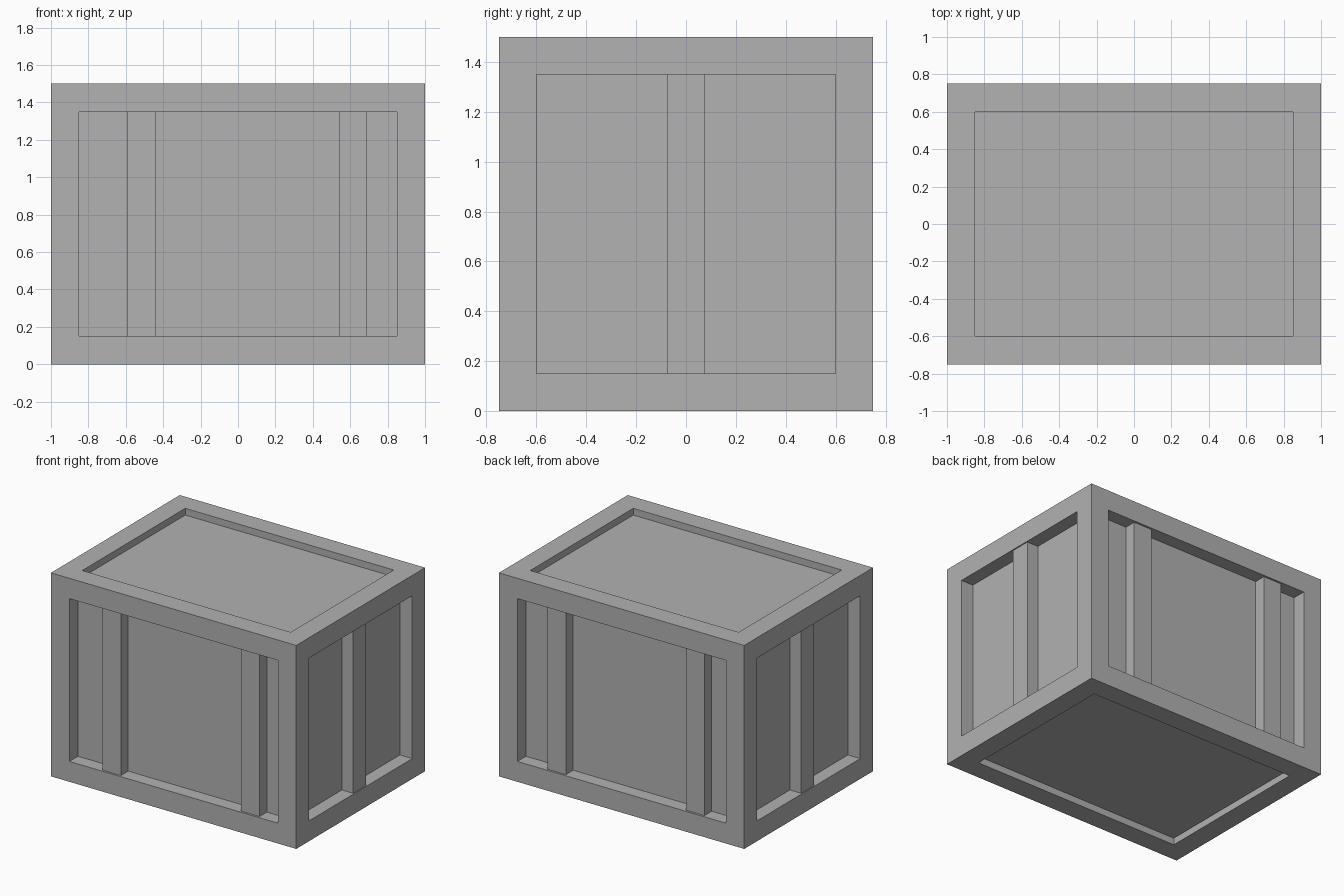
import bpy
import bmesh
from mathutils import Vector

cube = bpy.data.objects.get("Cube")
if cube:
    bpy.data.objects.remove(cube, do_unlink=True)

SIZE = Vector((2.0, 1.5, 1.5))
BORDER = 0.15
SIDE_DEPTH, LID_DEPTH = 0.10, 0.05

# Single flat grey
grey = bpy.data.materials.new("plain_grey")
grey.use_nodes = True
colour = (0.445, 0.445, 0.445, 1)
grey.diffuse_color = colour
grey.node_tree.nodes["Principled BSDF"].inputs["Base Color"].default_value = colour


def finish(name, bm):
    mesh = bpy.data.meshes.new(name)
    bm.to_mesh(mesh)
    bm.free()
    mesh.materials.append(grey)
    obj = bpy.data.objects.new(name, mesh)
    bpy.context.collection.objects.link(obj)
    return obj


def box(name, low, high):
    low, high = Vector(low), Vector(high)
    bm = bmesh.new()
    bmesh.ops.create_cube(bm, size=1)
    bmesh.ops.scale(bm, vec=high - low, verts=bm.verts)
    bmesh.ops.translate(bm, vec=(low + high) / 2, verts=bm.verts)
    return finish(name, bm)


# Crate body: every face gets a border and a sunken panel
bm = bmesh.new()
bmesh.ops.create_cube(bm, size=1)
bmesh.ops.scale(bm, vec=SIZE, verts=bm.verts)
bmesh.ops.translate(bm, vec=(0, 0, SIZE.z / 2), verts=bm.verts)
panels = list(bm.faces)
bmesh.ops.inset_individual(bm, faces=panels, thickness=BORDER, use_even_offset=True)
panels = bmesh.ops.extrude_discrete_faces(bm, faces=panels)["faces"]
for face in panels:
    face.normal_update()
    depth = LID_DEPTH if abs(face.normal.z) > 0.5 else SIDE_DEPTH
    bmesh.ops.translate(bm, vec=face.normal * -depth, verts=face.verts)
bmesh.ops.recalc_face_normals(bm, faces=bm.faces)
finish("crate_body", bm)

# Upright battens on the long faces, just behind the frame
HALF = 0.075
BOTTOM, TOP = BORDER, SIZE.z - BORDER
for name, side, centres in (("front", -1, (-0.515, 0.615)),
                            ("back", 1, (-0.59, 0.54))):
    for label, x in zip(("right", "left"), centres):
        ys = sorted((side * (SIZE.y / 2 - SIDE_DEPTH), side * (SIZE.y / 2 - 0.015)))
        box(f"{name}_{label}_batten", (x - HALF, ys[0], BOTTOM), (x + HALF, ys[1], TOP))

# One centred batten on each short face
for name, side in (("right", -1), ("left", 1)):
    xs = sorted((side * (SIZE.x / 2 - SIDE_DEPTH), side * (SIZE.x / 2 - 0.008)))
    box(f"{name}_side_batten", (xs[0], -HALF, BOTTOM), (xs[1], HALF, TOP))
